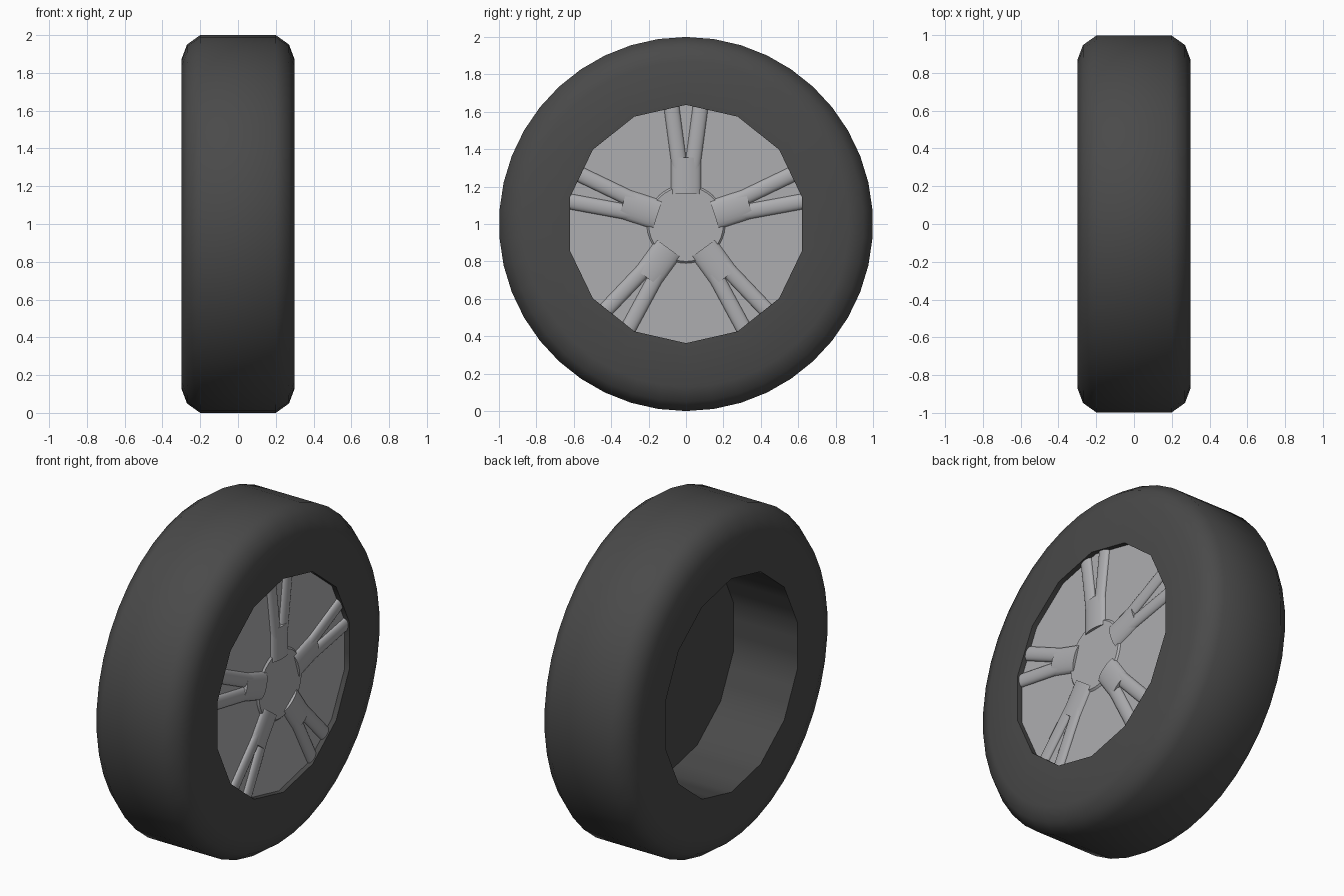
import bpy, bmesh
from math import sin, cos, pi, tau, radians
from mathutils import Matrix, Vector

cube = bpy.data.objects.get("Cube")
if cube:
    bpy.data.objects.remove(cube, do_unlink=True)

SIDES, HOLE_SIDES = 42, 14
HOLE = 0.637
FACE_X = 0.27          # outer plane of the rim disc
CENTRE = Vector((0, 0, 1))


def material(name, rgb):
    mat = bpy.data.materials.new(name)
    mat.use_nodes = True
    mat.diffuse_color = (*rgb, 1)
    mat.node_tree.nodes["Principled BSDF"].inputs["Base Color"].default_value = (*rgb, 1)
    return mat


RUBBER = material("dark rubber", (0.068, 0.068, 0.068))
ALLOY = material("light alloy", (0.42, 0.42, 0.435))


def finish(bm, name, mat, angle=40):
    bmesh.ops.remove_doubles(bm, verts=bm.verts, dist=1e-5)
    bmesh.ops.recalc_face_normals(bm, faces=bm.faces)
    mesh = bpy.data.meshes.new(name)
    bm.to_mesh(mesh)
    bm.free()
    mesh.materials.append(mat)
    obj = bpy.data.objects.new(name, mesh)
    bpy.context.collection.objects.link(obj)
    bpy.ops.object.select_all(action="DESELECT")
    obj.select_set(True)
    bpy.context.view_layer.objects.active = obj
    bpy.ops.object.shade_smooth_by_angle(angle=radians(angle))
    return obj


def radial(a):
    return Vector((0, sin(a), cos(a)))


def hole_radius(a):
    """Radius of the many-sided wheel opening at angle a."""
    step = tau / HOLE_SIDES
    return HOLE * cos(step / 2) / cos(a % step - step / 2)


def lathe(name, profile, mat):
    """Turn (x, radius) points round the axle; radius None follows the opening."""
    bm = bmesh.new()
    rings = []
    for x, r in profile:
        ring = []
        for i in range(SIDES):
            a = tau * i / SIDES
            rad = hole_radius(a) if r is None else r
            ring.append(bm.verts.new(CENTRE + Vector((x, 0, 0)) + radial(a) * rad))
        rings.append(ring)
    for low, high in zip(rings, rings[1:]):
        for i in range(SIDES):
            j = (i + 1) % SIDES
            bm.faces.new((low[i], low[j], high[j], high[i]))
    return finish(bm, name, mat)


def bar(name, angle, start, end, half_width, height):
    """Rounded bar on the rim face; start and end are (radius, sideways offset)."""
    out, side = radial(angle), radial(angle + pi / 2)
    base = CENTRE + Vector((FACE_X, 0, 0))
    p = base + out * start[0] + side * start[1]
    q = base + out * end[0] + side * end[1]
    along = q - p
    across = along.normalized().cross(Vector((1, 0, 0))) * half_width
    frame = Matrix((across, Vector((height, 0, 0)), along)).transposed().to_4x4()
    bm = bmesh.new()
    bmesh.ops.create_cone(bm, cap_ends=True, segments=20, radius1=1, radius2=1, depth=1,
                          matrix=Matrix.Translation((p + q) / 2) @ frame)
    return finish(bm, name, mat=ALLOY)


# Tyre with rounded shoulders, deep inner well and closed well floor
shoulder = [(0.3, 0.87), (0.27, 0.95), (0.2, 1.0)]
tyre = [(0.12, 0), (0.12, None), (-0.3, None)]
tyre += [(-x, r) for x, r in shoulder] + shoulder[::-1]
tyre += [(0.3, None), (0.2, None)]
lathe("tyre", tyre, RUBBER)

# Rim disc and hub
lathe("rim_disc", [(0.14, 0), (0.14, 0.63), (FACE_X, 0.65), (FACE_X, 0)], ALLOY)
lathe("hub", [(FACE_X, 0.21), (FACE_X + 0.01, 0.2), (FACE_X + 0.01, 0)], ALLOY)

# Five forked spokes
for n in range(5):
    a = tau * n / 5
    bar(f"spoke_root_{n + 1}", a, (0.16, 0), (0.355, 0), 0.08, 0.026)
    for label, s in (("a", -1), ("b", 1)):
        bar(f"spoke_prong_{n + 1}{label}", a, (0.3, s * 0.034), (0.645, s * 0.08), 0.041, 0.022)
